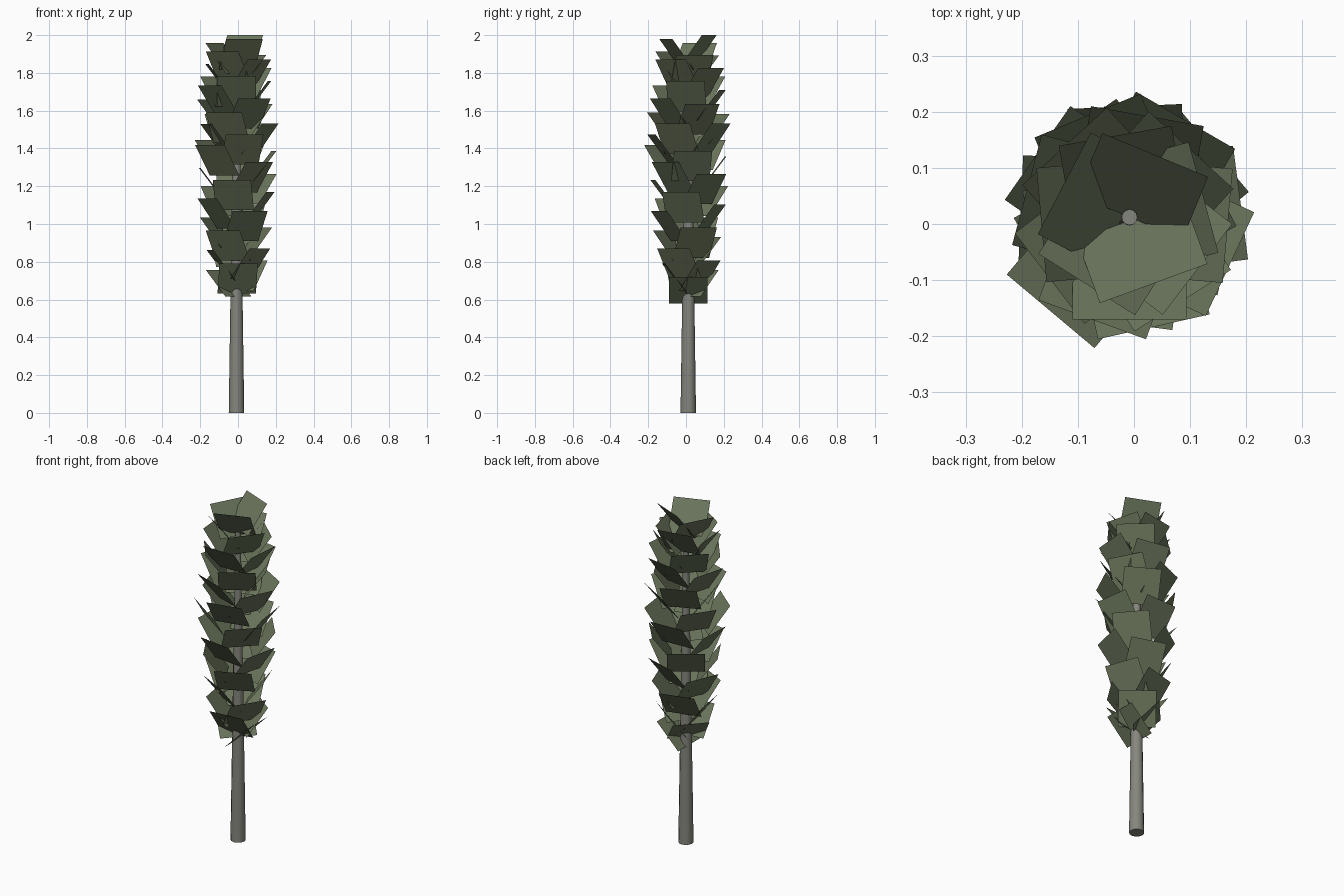
import bpy, bmesh, math
from mathutils import Vector, Matrix

if "Cube" in bpy.data.objects:
    bpy.data.objects.remove(bpy.data.objects["Cube"])


def material(name, colour):
    m = bpy.data.materials.new(name)
    m.diffuse_color = (*colour, 1)
    m.use_nodes = True
    m.node_tree.nodes["Principled BSDF"].inputs["Base Color"].default_value = m.diffuse_color
    return m


def finish(name, bm, mat):
    me = bpy.data.meshes.new(name)
    bm.to_mesh(me)
    bm.free()
    ob = bpy.data.objects.new(name, me)
    me.materials.append(mat)
    bpy.context.collection.objects.link(ob)
    return ob


bark = material("grey bark", (0.24, 0.24, 0.21))
green = material("dull green", (0.147, 0.18, 0.107))
axis = Vector((-0.008, 0.012, 0))

# Tapered trunk, running up through the foliage
bm = bmesh.new()
height = 1.86
bmesh.ops.create_cone(bm, cap_ends=True, segments=12, radius1=0.041, radius2=0.014,
                      depth=height, matrix=Matrix.Translation(axis + Vector((0, 0, height / 2))))
for f in bm.faces:
    f.smooth = len(f.verts) == 4
trunk = finish("trunk", bm, bark)
for e in trunk.data.edges:
    zs = [trunk.data.vertices[i].co.z for i in e.vertices]
    e.use_edge_sharp = abs(zs[0] - zs[1]) < 0.01

# Foliage: square flat leaves leaning outward, wound up the trunk
bm = bmesh.new()


def leaf(angle, z_top, r_out, drop=0.16, run=0.12, half=0.102):
    out = Vector((math.cos(angle), math.sin(angle), 0))
    side = Vector((-out.y, out.x, 0)) * half
    top = axis + out * r_out + Vector((0, 0, z_top))
    base = axis + out * (r_out - run) + Vector((0, 0, z_top - drop))
    corners = (base - side, base + side, top + side, top - side)
    bm.faces.new([bm.verts.new(c) for c in corners])


# Golden-angle spiral, widest in the middle; a few leaves stray from the curve
count = 46
lift = {3: -0.02, 5: -0.025, 8: -0.02, 20: 0.03, 21: -0.03, 24: 0.03, 26: -0.025,
        28: -0.02, 31: -0.02, 36: -0.02, 42: -0.04}
push = {18: -0.025, 20: 0.02, 25: -0.03, 29: -0.03, 31: -0.01, 36: 0.015}
for i in range(count):
    t = i / (count - 1)
    bulge = math.sin(math.pi * t)
    leaf(math.radians(137.5 * i),
         0.72 + 1.28 * t + 0.1 * bulge + lift.get(i, 0),
         0.12 + 0.08 * bulge + push.get(i, 0),
         drop=0.14 if i < 2 else 0.16,
         run=0.14 if i < 2 else 0.12)
finish("foliage", bm, green)
